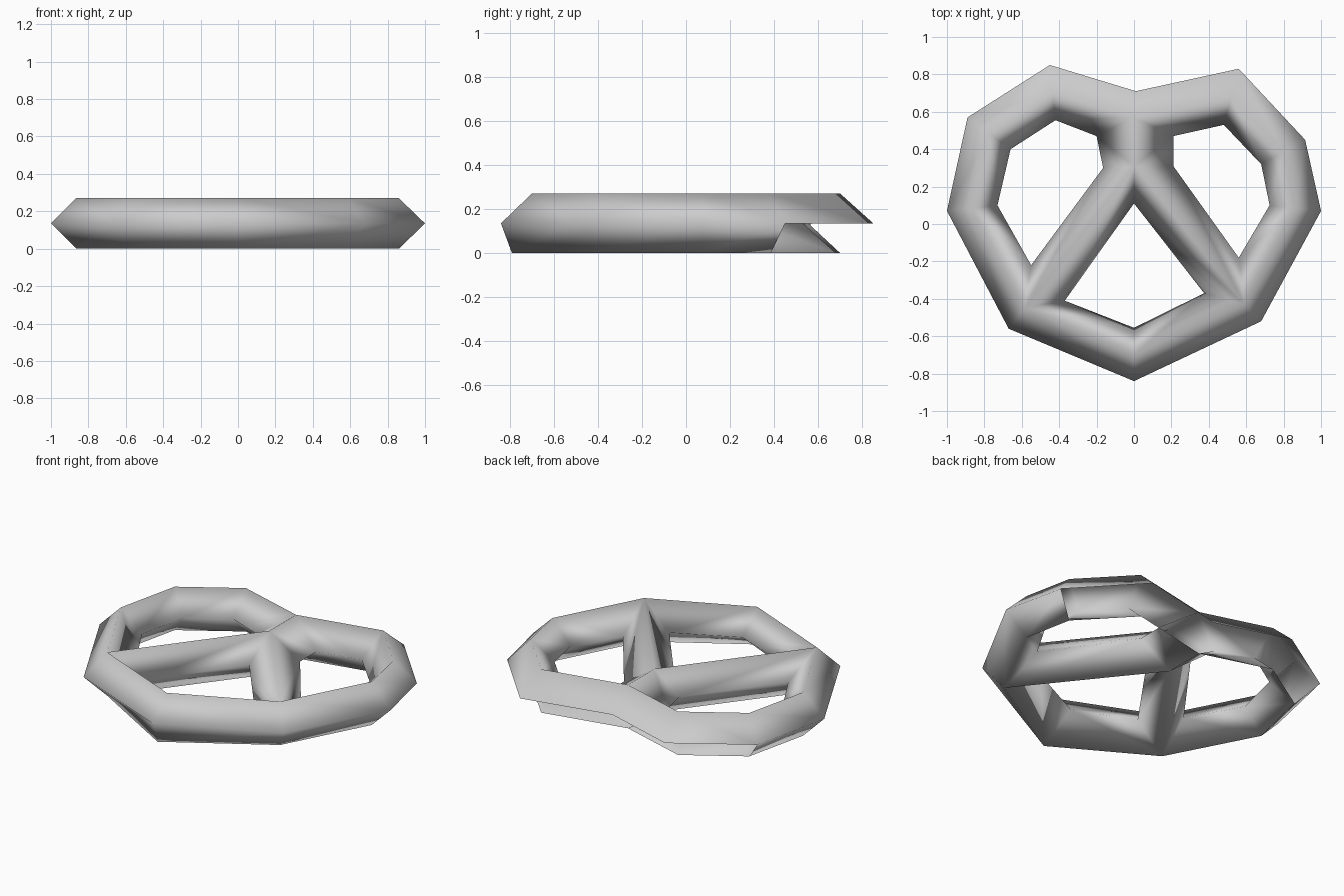
import bpy
import bmesh

if "Cube" in bpy.data.objects:
    bpy.data.objects.remove(bpy.data.objects["Cube"], do_unlink=True)

MID, TOP = 0.135, 0.27

# Crest line nodes of the dough strand
notch, crossing, front = (0, 0.57), (0, 0.31), (0, -0.70)
back_r, upper_r, side_r, corner_r = (-0.435, 0.70), (-0.775, 0.485), (-0.865, 0.085), (-0.585, -0.45)
back_l, upper_l, side_l, corner_l = (0.52, 0.68), (0.80, 0.385), (0.86, 0.085), (0.59, -0.43)

# Each loop pairs crest nodes with the matching mid-height outline
outer_crest = [notch, back_r, upper_r, side_r, corner_r, front, corner_l, side_l, upper_l, back_l]
outer_edge = [(0.01, 0.71), (-0.45, 0.85), (-0.89, 0.57), (-1, 0.07), (-0.67, -0.56),
              (0, -0.84), (0.68, -0.52), (1, 0.07), (0.915, 0.45), (0.56, 0.83)]
right_crest = [notch, back_r, upper_r, side_r, corner_r, crossing]
right_edge = [(-0.2, 0.47), (-0.42, 0.555), (-0.66, 0.40), (-0.73, 0.10), (-0.55, -0.22), (-0.165, 0.30)]
left_crest = [notch, back_l, upper_l, side_l, corner_l, crossing]
left_edge = [(0.21, 0.47), (0.48, 0.53), (0.68, 0.32), (0.725, 0.10), (0.56, -0.18), (0.21, 0.31)]
front_crest = [crossing, corner_r, front, corner_l]
front_edge = [(0, 0.11), (-0.37, -0.41), (0, -0.555), (0.375, -0.37)]

bm = bmesh.new()


def slope_loop(crest, edge, z, skip=()):
    """Closed band of slopes from the crest at height z to the mid outline."""
    def crest_point(p):
        # the underside crest sits further forward at the front tip
        y = -0.79 if z == 0 and p == front else p[1]
        return (p[0], y, z)

    n = len(crest)
    for i in range(n):
        if i in skip:
            continue
        j = (i + 1) % n
        corners = [crest_point(crest[i]), crest_point(crest[j]),
                   (*edge[j], MID), (*edge[i], MID)]
        bm.faces.new([bm.verts.new(c) for c in corners])


# Upper and lower halves; the lower back of the rim is left open
for z in (TOP, 0):
    slope_loop(outer_crest, outer_edge, z, skip=(0, 1, 8, 9) if z == 0 else ())
    slope_loop(right_crest, right_edge, z)
    slope_loop(left_crest, left_edge, z)
    slope_loop(front_crest, front_edge, z)

bmesh.ops.remove_doubles(bm, verts=bm.verts, dist=0.0005)
bmesh.ops.recalc_face_normals(bm, faces=bm.faces)
for f in bm.faces:
    f.smooth = True

mesh = bpy.data.meshes.new("knotted_loop")
bm.to_mesh(mesh)
bm.free()
obj = bpy.data.objects.new("knotted_loop", mesh)
bpy.context.collection.objects.link(obj)

# Plain grey
grey = bpy.data.materials.new("light_grey")
grey.use_nodes = True
colour = (0.6, 0.6, 0.6, 1)
grey.diffuse_color = colour
grey.node_tree.nodes["Principled BSDF"].inputs["Base Color"].default_value = colour
mesh.materials.append(grey)
